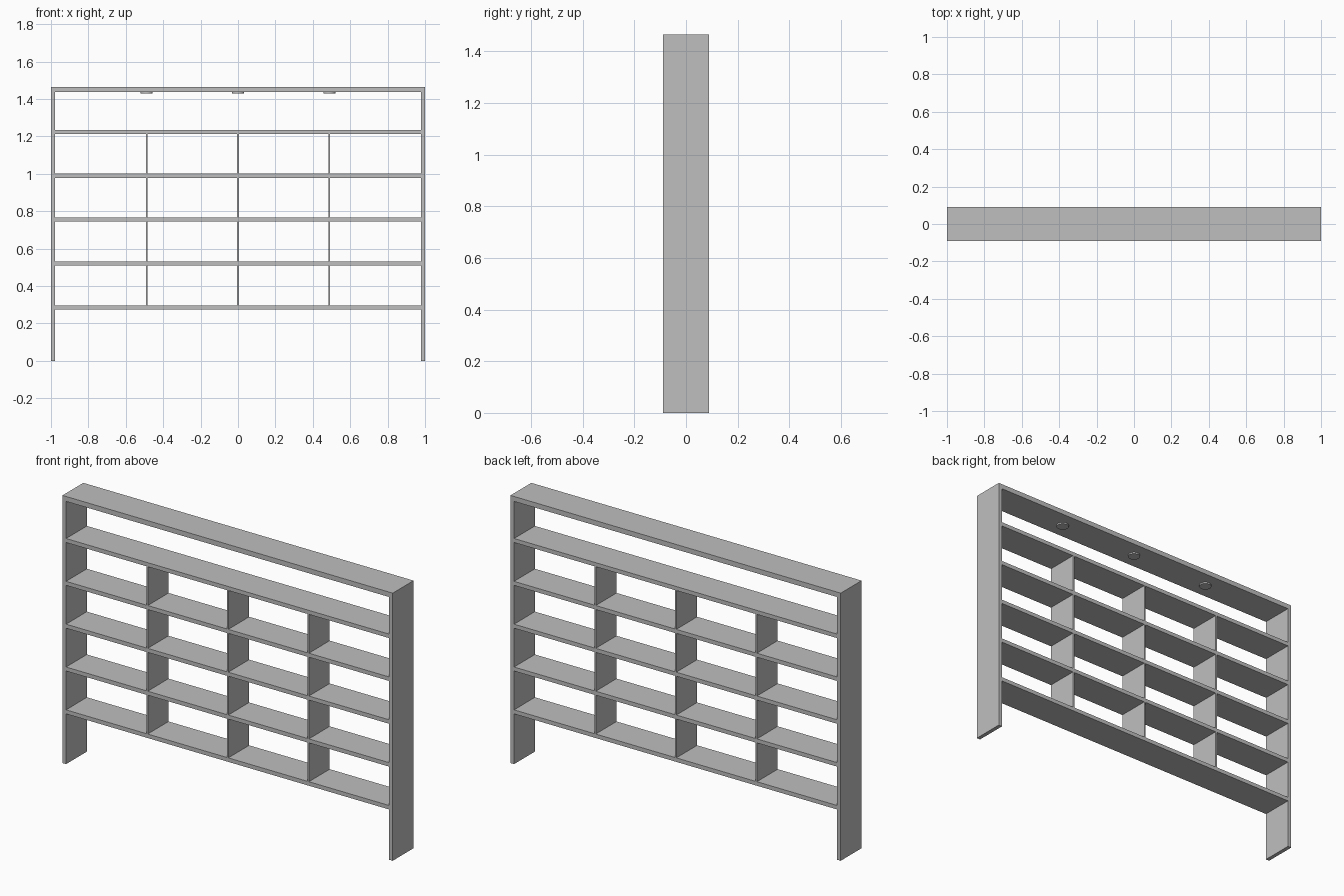
import bpy

default = bpy.data.objects.get("Cube")
if default:
    bpy.data.objects.remove(default, do_unlink=True)

grey = bpy.data.materials.new("light_grey")
grey.use_nodes = True
colour = (0.52, 0.52, 0.52, 1)
grey.diffuse_color = colour
grey.node_tree.nodes["Principled BSDF"].inputs["Base Color"].default_value = colour

HEIGHT, DEPTH = 1.465, 0.18
BOARD, TOP_BOARD, DIVIDER = 0.022, 0.027, 0.009
INNER = 1 - BOARD
SHELF_TOPS = [0.297 + 0.2345 * i for i in range(5)]
COLUMNS = (-0.488, 0, 0.488)


def board(name, x0, x1, z0, z1):
    """Full-depth box spanning the given x and z ranges."""
    bpy.ops.mesh.primitive_cube_add(size=1, location=((x0 + x1) / 2, 0, (z0 + z1) / 2))
    ob = bpy.context.object
    ob.name = name
    ob.scale = (x1 - x0, DEPTH, z1 - z0)
    bpy.ops.object.transform_apply(location=False, rotation=False, scale=True)
    ob.data.materials.append(grey)


# Outer frame
under_top = HEIGHT - TOP_BOARD
board("top_board", -1, 1, under_top, HEIGHT)
board("right_side_panel", -1, -INNER, 0, under_top)
board("left_side_panel", INNER, 1, 0, under_top)

# Shelves
for i, z in enumerate(SHELF_TOPS):
    board(f"shelf_{i + 1}", -INNER, INNER, z - BOARD, z)

# Thin dividers between neighbouring shelves
for row, (low, high) in enumerate(zip(SHELF_TOPS, SHELF_TOPS[1:])):
    for col, x in enumerate(COLUMNS):
        board(f"divider_{row + 1}_{col + 1}", x - DIVIDER / 2, x + DIVIDER / 2,
              low, high - BOARD)

# Round spotlights under the top board
for i, x in enumerate(COLUMNS):
    bpy.ops.mesh.primitive_cylinder_add(vertices=32, radius=0.032, depth=0.008,
                                        location=(x, 0, under_top - 0.004))
    light = bpy.context.object
    light.name = f"spotlight_{i + 1}"
    light.data.materials.append(grey)
    bpy.ops.object.shade_smooth_by_angle()
